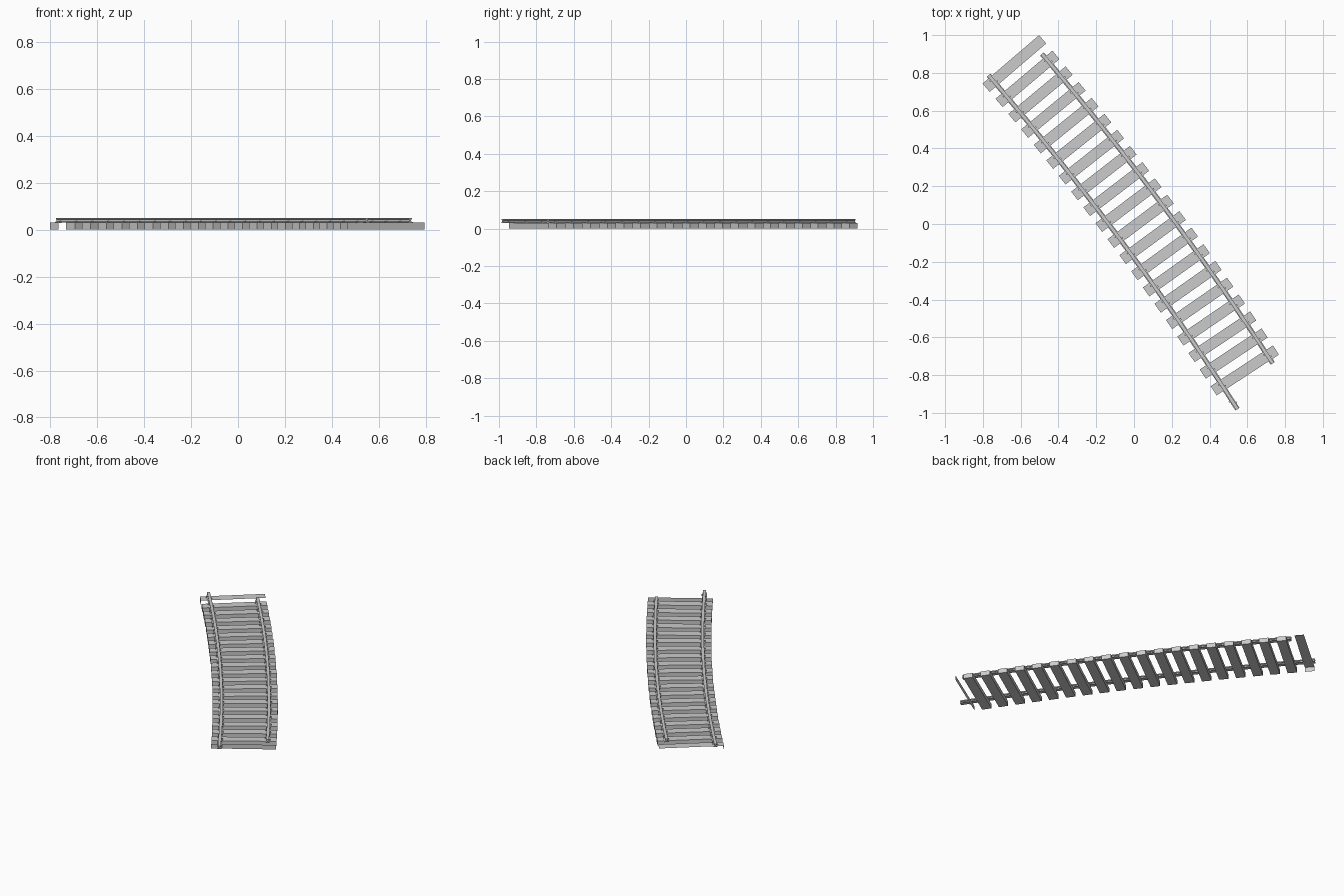
import bpy, bmesh, math
from mathutils import Vector

if "Cube" in bpy.data.objects:
    bpy.data.objects.remove(bpy.data.objects["Cube"])

# Track centreline: a gentle arc through the sleepers
R = 15.7
PITCH = 0.1070
N = 20
A_MID = math.radians(36.9)
MID = Vector((0.003, 0.057))
CENTRE = MID - R * Vector((math.cos(A_MID), math.sin(A_MID)))
S0 = -PITCH * (N - 1) / 2
S1 = -S0
TIE_L, TIE_W, TIE_H = 0.394, 0.058, 0.03
GAUGE = 0.144


def place(s, r, z):
    """Point at distance s along the track, r sideways, height z."""
    a = A_MID - s / R
    return (CENTRE.x + (R + r) * math.cos(a), CENTRE.y + (R + r) * math.sin(a), z)


def frame_point(s, r, z, ds):
    """Point square to the track at s, so blocks stay rectangular."""
    a = A_MID - s / R
    x, y, _ = place(s, r, 0)
    return (x + ds * math.sin(a), y - ds * math.cos(a), z)


def finish(name, bm, recalc=True):
    if recalc:
        bmesh.ops.recalc_face_normals(bm, faces=bm.faces)
    me = bpy.data.meshes.new(name)
    bm.to_mesh(me)
    bm.free()
    ob = bpy.data.objects.new(name, me)
    bpy.context.collection.objects.link(ob)
    return ob


FACES = {"bottom": (0, 1, 3, 2), "top": (4, 6, 7, 5), "back": (0, 2, 6, 4),
         "front": (1, 5, 7, 3), "left": (0, 4, 5, 1), "right": (2, 3, 7, 6)}


def block(bm, s, r, length, width, z0, z1, keep=tuple(FACES)):
    """Box across the track; keep lists the sides that exist."""
    v = [bm.verts.new(frame_point(s, r + i * length / 2, z, j * width / 2))
         for z in (z0, z1) for i in (-1, 1) for j in (-1, 1)]
    for k in keep:
        bm.faces.new([v[i] for i in FACES[k]])
    for x in v:
        if not x.link_faces:
            bm.verts.remove(x)


# Sleepers
for i in range(1, N):
    bm = bmesh.new()
    block(bm, S0 + i * PITCH, 0, TIE_L, TIE_W, 0, TIE_H)
    finish("sleeper_%02d" % (i + 1), bm)

# Cut-off sleepers at the two ends of the section
bm = bmesh.new()
block(bm, S0, 0, TIE_L, TIE_W, 0, TIE_H, ("top", "left"))
finish("start_sleeper_cut", bm, False)
bm = bmesh.new()
block(bm, S1 + PITCH, 0, TIE_L, TIE_W, 0, TIE_H, ("back",))
finish("end_sleeper_cut", bm, False)

# Rails: flat-bottomed profile swept along the arc
HALF = [(0.013, 0.030), (0.013, 0.033), (0.004, 0.036),
        (0.004, 0.043), (0.009, 0.045), (0.009, 0.051)]
PROFILE = HALF + [(-x, z) for x, z in reversed(HALF)]


def rail(name, r, s_from, s_to, steps=20):
    bm = bmesh.new()
    rings = []
    for k in range(steps + 1):
        s = s_from + (s_to - s_from) * k / steps
        rings.append([bm.verts.new(place(s, r + x, z)) for x, z in PROFILE])
    n = len(PROFILE)
    for a, b in zip(rings, rings[1:]):
        for i in range(n):
            bm.faces.new((a[i], a[(i + 1) % n], b[(i + 1) % n], b[i]))
    bm.faces.new(rings[0])
    bm.faces.new(rings[-1])
    finish(name, bm)


rail("left_rail", -GAUGE, S0 - 0.042, S1 + 0.152)
rail("right_rail", GAUGE, S0 + 0.056, S1 + 0.049)

# Rail spikes, staggered either side of each rail
for name, r, first, last in (("left_spikes", -GAUGE, 0, N), ("right_spikes", GAUGE, 1, N - 1)):
    bm = bmesh.new()
    for i in range(first, last + 1):
        for side in (-1, 1):
            block(bm, S0 + i * PITCH + side * 0.012, r + side * 0.012,
                  0.010, 0.009, 0.029, 0.038)
    finish(name, bm)
